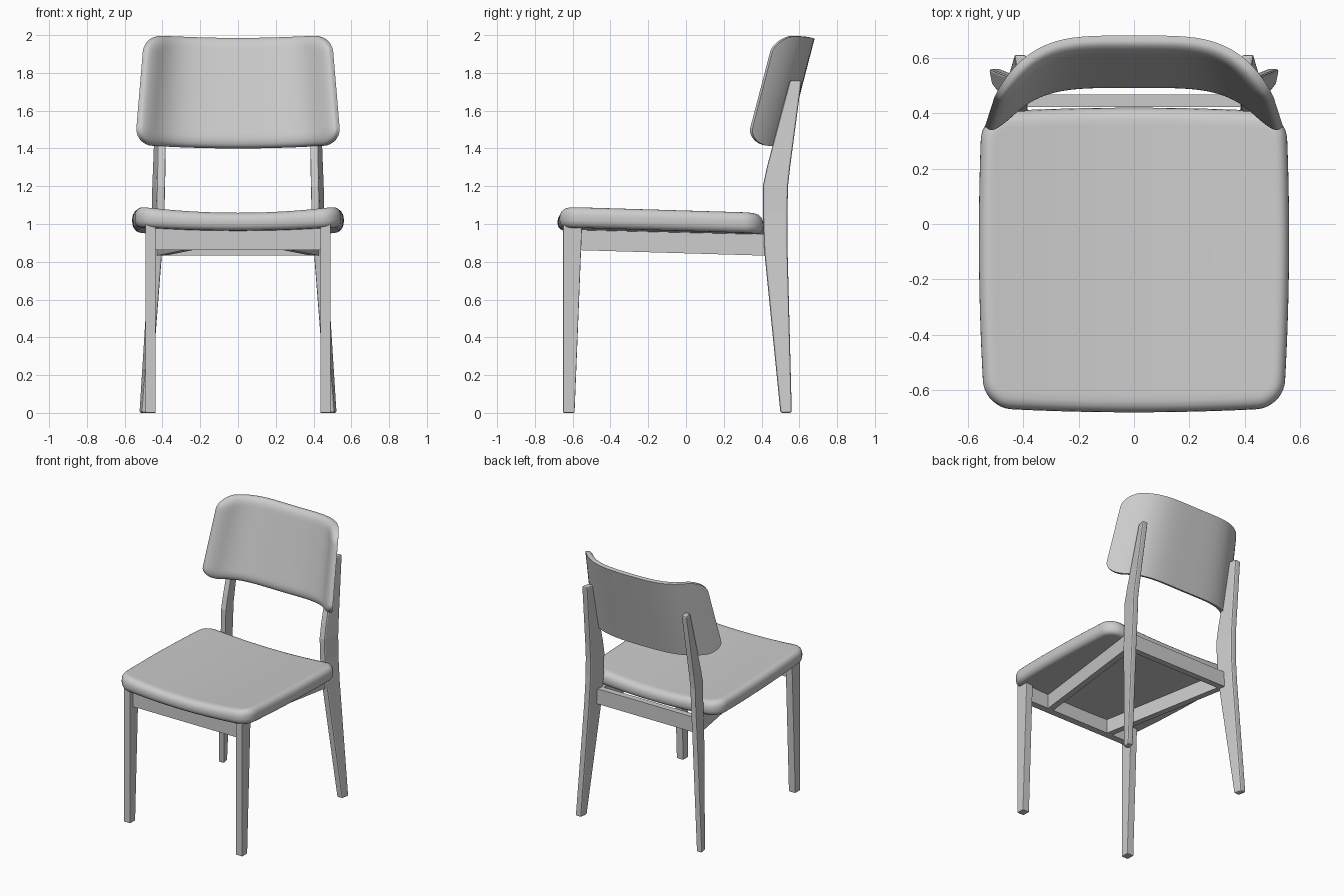
import bpy, bmesh, math
from mathutils import Vector

cube = bpy.data.objects.get("Cube")
if cube:
    bpy.data.objects.remove(cube, do_unlink=True)

grey = bpy.data.materials.new("light_grey")
grey.use_nodes = True
GREY = (0.6, 0.6, 0.6, 1)
grey.diffuse_color = GREY
grey.node_tree.nodes["Principled BSDF"].inputs["Base Color"].default_value = GREY


def finish(name, bm, bevel=0, mirror=False, smooth=False):
    bmesh.ops.recalc_face_normals(bm, faces=bm.faces)
    mesh = bpy.data.meshes.new(name)
    bm.to_mesh(mesh)
    bm.free()
    mesh.materials.append(grey)
    ob = bpy.data.objects.new(name, mesh)
    bpy.context.collection.objects.link(ob)
    if bevel:
        mod = ob.modifiers.new("soft_edges", 'BEVEL')
        mod.width, mod.segments, mod.limit_method = bevel, 2, 'ANGLE'
    if mirror:
        ob.modifiers.new("mirror", 'MIRROR')
    if smooth:
        bpy.ops.object.select_all(action='DESELECT')
        ob.select_set(True)
        bpy.context.view_layer.objects.active = ob
        bpy.ops.object.shade_smooth_by_angle(angle=math.radians(40))
    return ob


def loft(name, rings, **options):
    """Solid skinned through four-cornered sections."""
    bm = bmesh.new()
    rows = [[bm.verts.new(p) for p in ring] for ring in rings]
    for low, high in zip(rows, rows[1:]):
        for i in range(4):
            j = (i + 1) % 4
            bm.faces.new((low[i], low[j], high[j], high[i]))
    bm.faces.new(rows[0])
    bm.faces.new(rows[-1])
    return finish(name, bm, **options)


def leg(name, stations, width, splay, bevel):
    """Stations are (z, front y, back y, centre x); splay turns the section outward."""
    rings = []
    for z, yf, yb, cx in stations:
        s, w = splay * (yb - yf) / 2, width / 2
        rings.append([(cx - s - w, yf, z), (cx - s + w, yf, z),
                      (cx + s + w, yb, z), (cx + s - w, yb, z)])
    loft(name, rings, bevel=bevel, mirror=True)


def rail(name, start, end, thick, **options):
    """Start and end are (x, y, bottom z, top z)."""
    run = Vector((end[0] - start[0], end[1] - start[1], 0)).normalized()
    side = Vector((-run.y, run.x, 0)) * thick / 2
    rings = []
    for x, y, low, high in (start, end):
        a, b = Vector((x, y, low)), Vector((x, y, high))
        rings.append([a - side, a + side, b + side, b - side])
    loft(name, rings, **options)


def panel(name, half_a, half_b, radius, place, cols=48, rows=32):
    """Closed rounded-rectangle panel; place(a, b, edge distance, side) gives each point."""
    bm = bmesh.new()
    spread = lambda i, n: math.sin(math.pi * (i / n - 0.5))
    sheets = []
    for side in (0, 1):
        sheet = []
        for i in range(cols + 1):
            a = half_a * spread(i, cols)
            da = half_a - abs(a)
            cut = max(radius - da, 0)
            reach = half_b - (radius - math.sqrt(max(radius ** 2 - cut ** 2, 0)))
            line = []
            for j in range(rows + 1):
                b = reach * spread(j, rows)
                db = half_b - abs(b)
                if da < radius and db < radius:
                    d = radius - math.hypot(radius - da, radius - db)
                else:
                    d = min(da, db)
                line.append(bm.verts.new(place(a, b, max(d, 0), side)))
            sheet.append(line)
        for i in range(cols):
            for j in range(rows):
                bm.faces.new((sheet[i][j], sheet[i + 1][j],
                              sheet[i + 1][j + 1], sheet[i][j + 1]))
        sheets.append(sheet)
    # Close the rim between the two sheets
    loops = []
    for s in sheets:
        loops.append([l[0] for l in s] + s[-1][1:] +
                     [l[-1] for l in reversed(s[:-1])] + s[0][-2:0:-1])
    p, q = loops
    for i in range(len(p)):
        j = (i + 1) % len(p)
        bm.faces.new((p[i], p[j], q[j], q[i]))
    return finish(name, bm, smooth=True)


def rounded(d, size):
    """Quarter-round profile rising from 0 at the edge to 1."""
    t = 1 - min(d / size, 1)
    return math.sqrt(1 - t * t)


# Seat cushion: dished across, sloping down to the back
def seat_point(a, b, d, side):
    u = a / 0.56
    y = -0.13 + b * (1 - 0.03 * u * u)
    x = a * (1 - 0.035 * ((y + 0.05) / 0.6) ** 2)
    slope = -0.03 * (y + 0.65)
    top, low = 1.06 + 0.036 * u * u, 0.965 + 0.02 * u * u
    mid = low + 0.45 * (top - low)
    if side:
        z = mid + (top - mid) * (0.15 + 0.85 * rounded(d, 0.045))
    else:
        z = mid + (low - mid) * (0.15 + 0.85 * rounded(d, 0.035))
    return (x, y, z + slope)


panel("seat", 0.56, 0.55, 0.1, seat_point)


# Backrest: wraps forward at the sides, crisp rear edge and soft front edge
def back_surface(a, b):
    u = a / 0.54
    return Vector((a * (0.965 - 0.155 * b),
                   0.605 + 0.26 * b - 0.2 * u ** 4,
                   1.69 + b + 0.02 * u * u))


def back_point(a, b, d, side):
    p, e = back_surface(a, b), 0.001
    if not side:
        return p
    da = back_surface(a + e, b) - back_surface(a - e, b)
    db = back_surface(a, b + e) - back_surface(a, b - e)
    return p + da.cross(db).normalized() * (0.018 + 0.034 * rounded(d, 0.06))


panel("backrest", 0.54, 0.29, 0.09, back_point)

# Legs
leg("front_legs", [(0, -0.65, -0.59, 0.463), (1.0, -0.65, -0.55, 0.463)],
    0.055, 0, 0.004)
leg("back_legs", [(0, 0.50, 0.56, 0.495), (0.85, 0.415, 0.538, 0.435),
                  (1.05, 0.408, 0.537, 0.423), (1.2, 0.407, 0.54, 0.42),
                  (1.3, 0.428, 0.551, 0.417), (1.76, 0.55, 0.612, 0.405)],
    0.045, 0.2, 0.01)

# Under-seat frame
rail("front_rail", (-0.45, -0.595, 0.862, 0.98), (0.45, -0.595, 0.862, 0.98), 0.05)
rail("back_rail", (-0.42, 0.445, 0.832, 0.945), (0.42, 0.445, 0.832, 0.945), 0.045)
rail("side_rails", (0.26, -0.58, 0.862, 0.98), (0.41, 0.44, 0.832, 0.945), 0.045,
     mirror=True)
